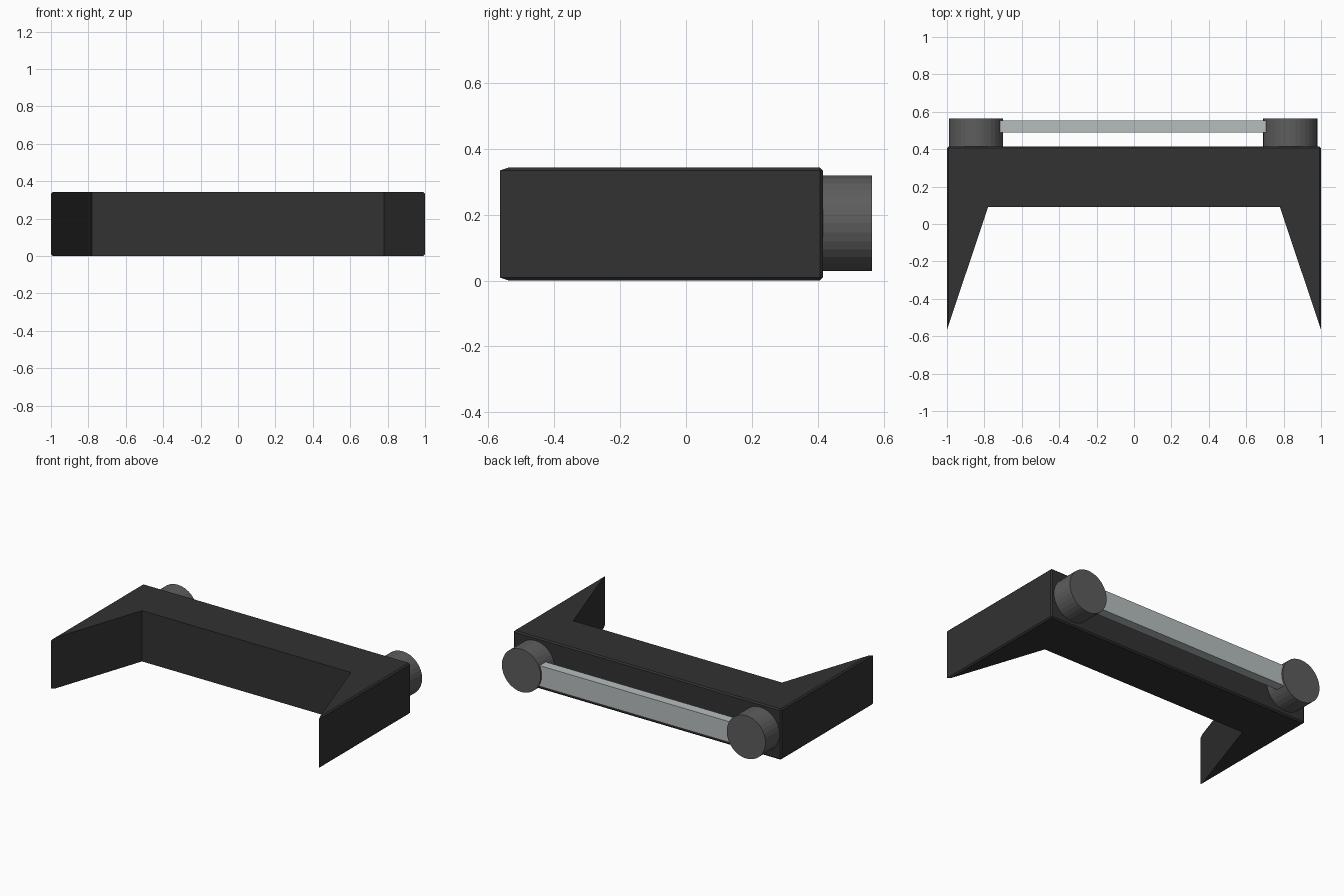
import bpy, bmesh, math

if "Cube" in bpy.data.objects:
    bpy.data.objects.remove(bpy.data.objects["Cube"])


def material(name, rgb):
    m = bpy.data.materials.new(name)
    m.diffuse_color = (*rgb, 1)
    m.use_nodes = True
    m.node_tree.nodes["Principled BSDF"].inputs["Base Color"].default_value = m.diffuse_color
    return m


def finish(bm, name, mat):
    bmesh.ops.recalc_face_normals(bm, faces=bm.faces)
    mesh = bpy.data.meshes.new(name)
    bm.to_mesh(mesh)
    bm.free()
    mesh.materials.append(mat)
    obj = bpy.data.objects.new(name, mesh)
    bpy.context.collection.objects.link(obj)
    return obj


dark = material("dark_body", (0.032, 0.032, 0.032))
grey = material("grey_metal", (0.11, 0.11, 0.11))
light = material("light_bar", (0.47, 0.51, 0.51))

TIP, BACK, HEIGHT = -0.565, 0.415, 0.343

# Body: U-shaped plan with tapering arms, extruded upwards
half = [(0.78, 0.09), (1, TIP), (1, BACK)]
plan = half + [(-x, y) for x, y in reversed(half)]
bm = bmesh.new()
base = bm.faces.new([bm.verts.new((x, y, 0)) for x, y in plan])
ext = bmesh.ops.extrude_face_region(bm, geom=[base])
top = [v for v in ext["geom"] if isinstance(v, bmesh.types.BMVert)]
bmesh.ops.translate(bm, verts=top, vec=(0, 0, HEIGHT))


# Chamfer only the outer side and back edges; arm tips and inside stay sharp
def is_outer(e):
    a, b = (v.co for v in e.verts)
    side = abs(a.x - b.x) < 1e-4 and abs(a.x) > 0.99
    back = a.y > 0.4 and b.y > 0.4
    tip = a.y < -0.5 and b.y < -0.5
    return (side or back) and not tip


bmesh.ops.bevel(bm, geom=[e for e in bm.edges if is_outer(e)], offset=0.009,
                offset_type='OFFSET', segments=1, profile=0.5, affect='EDGES')
finish(bm, "body", dark)

# Round mounts on the back
for name, x in (("left_mount", -0.845), ("right_mount", 0.835)):
    bm = bmesh.new()
    bmesh.ops.create_cone(bm, cap_ends=True, segments=32, radius1=0.145,
                          radius2=0.145, depth=0.16)
    for v in bm.verts:
        v.co = (x + v.co.x, 0.485 + v.co.z, 0.174 + v.co.y)
    finish(bm, name, grey)

# Flat bar joining the mounts
bm = bmesh.new()
bmesh.ops.create_cube(bm, size=1)
for v in bm.verts:
    v.co = (-0.005 + v.co.x * 1.43, 0.522 + v.co.y * 0.065, 0.168 + v.co.z * 0.14)
finish(bm, "cross_bar", light)
